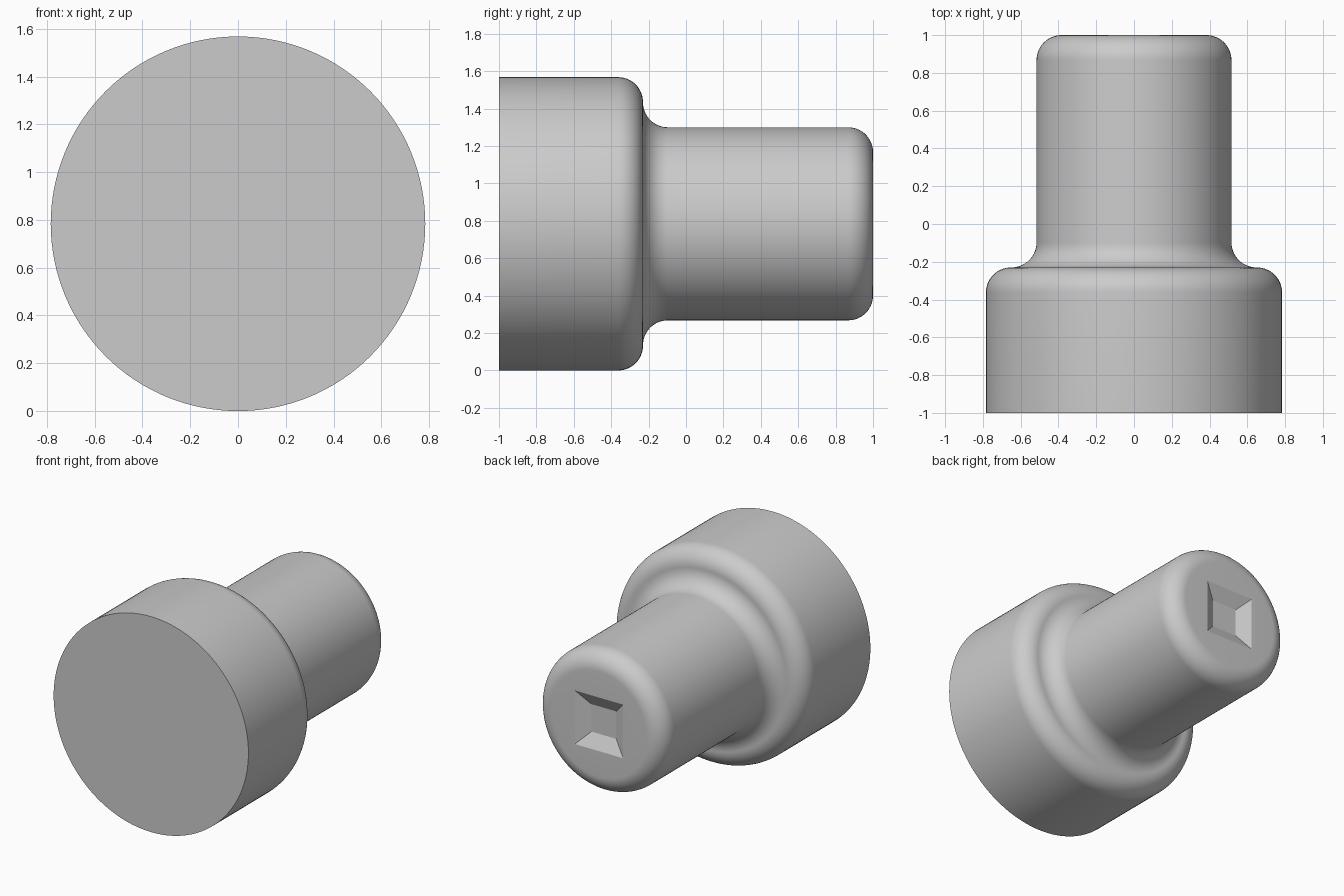
import bpy, bmesh, math

cube = bpy.data.objects.get("Cube")
if cube:
    bpy.data.objects.remove(cube, do_unlink=True)

SEG = 128                    # divisible by 8, so square corners land on vertices
HEAD_R, STEM_R = 0.784, 0.516
STEP_Y, ROUND = -0.23, 0.133

# One flat grey
grey = bpy.data.materials.new("plain_grey")
grey.use_nodes = True
colour = (0.6, 0.6, 0.6, 1)
grey.diffuse_color = colour
grey.node_tree.nodes["Principled BSDF"].inputs["Base Color"].default_value = colour


def arc(radius, y, start, end, steps=14):
    """Quarter fillet as (radius, y) profile points."""
    angles = [math.radians(start + (end - start) * i / steps) for i in range(steps + 1)]
    return [(radius + ROUND * math.cos(a), y + ROUND * math.sin(a)) for a in angles]


def ring(bm, radius, y, square=False):
    """Closed loop of vertices around the axis, round or square."""
    verts = []
    for i in range(SEG):
        a = 2 * math.pi * i / SEG
        c, s = math.cos(a), math.sin(a)
        r = radius / max(abs(c), abs(s)) if square else radius
        verts.append(bm.verts.new((r * c, y, r * s + HEAD_R)))
    return verts


# Head, concave neck fillet and rounded stem in one turned profile
profile = [(HEAD_R, -1)]
profile += arc(HEAD_R - ROUND, STEP_Y - ROUND, 0, 90)
profile += arc(STEM_R + ROUND, STEP_Y + ROUND, 270, 180)
profile += arc(STEM_R - ROUND, 1 - ROUND, 0, 90)

bm = bmesh.new()
rings = [ring(bm, r, y) for r, y in profile]
# Tapered square recess in the stem end
rings.append(ring(bm, 0.195, 1, square=True))
rings.append(ring(bm, 0.1, 0.945, square=True))

bm.faces.new(rings[0])
bm.faces.new(rings[-1])
for low, high in zip(rings, rings[1:]):
    for i in range(SEG):
        j = (i + 1) % SEG
        if (low[i].co - high[i].co).length > 1e-5:
            bm.faces.new((low[i], low[j], high[j], high[i]))
bmesh.ops.remove_doubles(bm, verts=bm.verts, dist=1e-5)
bmesh.ops.recalc_face_normals(bm, faces=bm.faces)

mesh = bpy.data.meshes.new("stepped_plug")
bm.to_mesh(mesh)
bm.free()
mesh.materials.append(grey)
plug = bpy.data.objects.new("stepped_plug", mesh)
bpy.context.collection.objects.link(plug)

# Smooth turned surfaces, crisp rim and recess edges
bpy.context.view_layer.objects.active = plug
plug.select_set(True)
bpy.ops.object.shade_smooth_by_angle(angle=math.radians(25))
